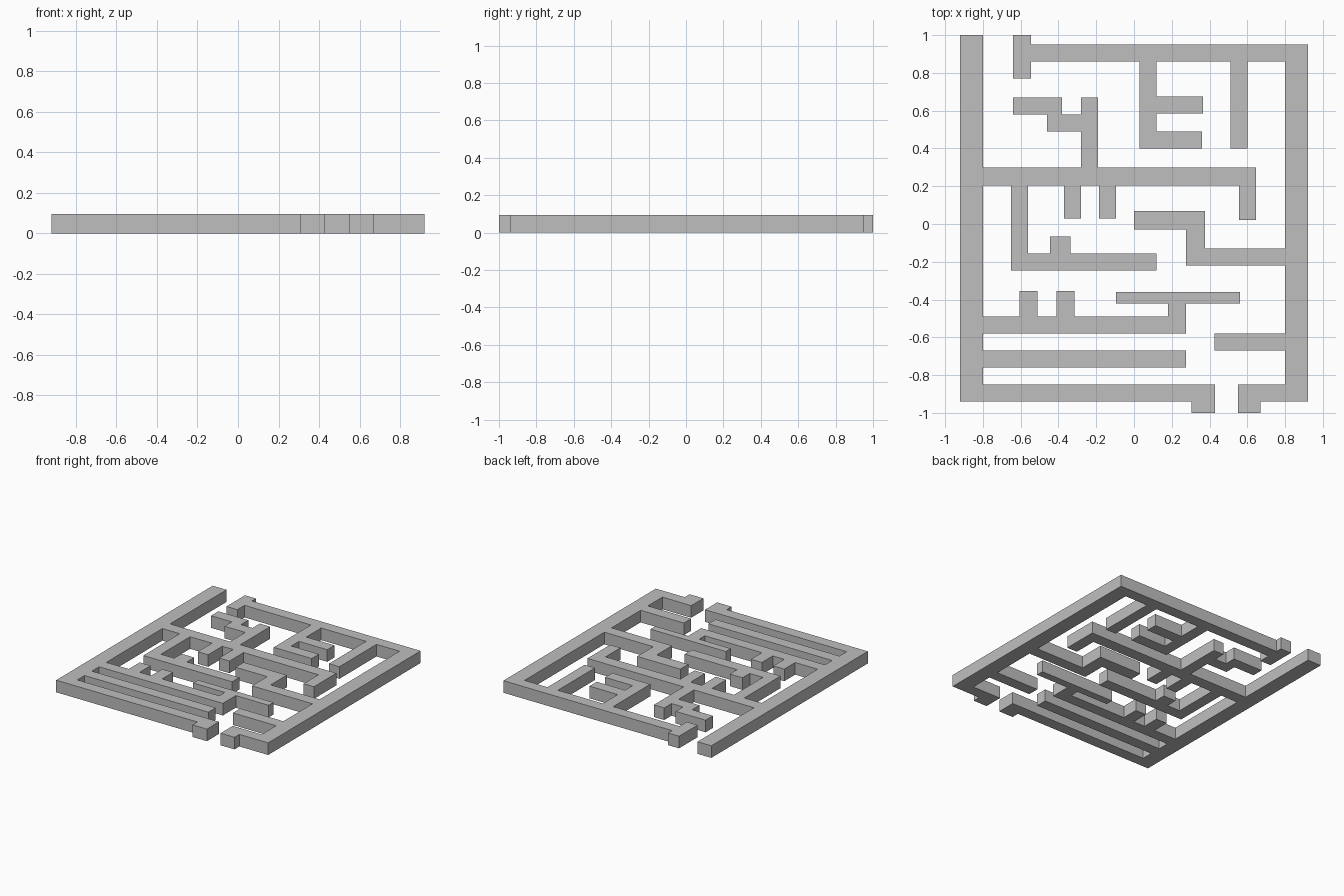
import bpy
import bmesh

HEIGHT = 0.095

cube = bpy.data.objects.get("Cube")
if cube:
    bpy.data.objects.remove(cube, do_unlink=True)

grey = bpy.data.materials.new("light_grey")
grey.use_nodes = True
shade = (0.52, 0.52, 0.52, 1)
grey.diffuse_color = shade
grey.node_tree.nodes["Principled BSDF"].inputs["Base Color"].default_value = shade


def build_walls(name, walls):
    """Merge rectangles (x0, x1, y0, y1) into one clean outline and raise it."""
    rects = list(walls.values())
    xs = sorted({x for r in rects for x in r[:2]})
    ys = sorted({y for r in rects for y in r[2:]})
    bm = bmesh.new()
    grid = {}

    def corner(i, j):
        if (i, j) not in grid:
            grid[i, j] = bm.verts.new((xs[i], ys[j], 0))
        return grid[i, j]

    # Fill each cell of the plan that any wall covers
    for i in range(len(xs) - 1):
        for j in range(len(ys) - 1):
            mx = (xs[i] + xs[i + 1]) / 2
            my = (ys[j] + ys[j + 1]) / 2
            if any(a < mx < b and c < my < d for a, b, c, d in rects):
                bm.faces.new([corner(i, j), corner(i + 1, j),
                              corner(i + 1, j + 1), corner(i, j + 1)])

    # Raise the plan into a closed solid
    raised = bmesh.ops.extrude_face_region(bm, geom=bm.faces[:], use_keep_orig=True)
    tops = [g for g in raised["geom"] if isinstance(g, bmesh.types.BMVert)]
    bmesh.ops.translate(bm, vec=(0, 0, HEIGHT), verts=tops)
    bmesh.ops.recalc_face_normals(bm, faces=bm.faces[:])
    bmesh.ops.dissolve_limit(bm, angle_limit=0.01, verts=bm.verts[:], edges=bm.edges[:])

    mesh = bpy.data.meshes.new(name)
    bm.to_mesh(mesh)
    bm.free()
    mesh.materials.append(grey)
    obj = bpy.data.objects.new(name, mesh)
    bpy.context.collection.objects.link(obj)
    return obj


# Walls joined to the outer wall on the -x side
build_walls("right_maze_walls", {
    "outer_side": (-0.92, -0.80, -0.94, 1.0),
    "outer_front": (-0.92, 0.43, -0.94, -0.85),
    "entrance_post": (0.305, 0.43, -1.0, -0.85),
    # front passages
    "first_long_bar": (-0.92, 0.275, -0.76, -0.67),
    "second_long_bar": (-0.92, 0.275, -0.58, -0.49),
    "tee_stem": (0.18, 0.275, -0.58, -0.36),
    "tee_bar": (-0.095, 0.56, -0.42, -0.36),
    "outer_nub": (-0.605, -0.51, -0.58, -0.355),
    "inner_nub": (-0.41, -0.315, -0.58, -0.355),
    # middle bar and what hangs from it
    "middle_bar": (-0.92, 0.645, 0.205, 0.30),
    "end_drop": (0.555, 0.645, 0.02, 0.30),
    "long_drop": (-0.65, -0.56, -0.245, 0.30),
    "hook_bar": (-0.65, 0.12, -0.245, -0.155),
    "hook_nub": (-0.445, -0.335, -0.245, -0.065),
    "short_drop": (-0.37, -0.28, 0.03, 0.30),
    "next_short_drop": (-0.185, -0.095, 0.03, 0.30),
    # stepped wall behind the middle bar
    "step_riser": (-0.28, -0.19, 0.205, 0.67),
    "step_low": (-0.46, -0.19, 0.49, 0.58),
    "step_high": (-0.64, -0.38, 0.58, 0.67),
})

# Walls joined to the outer wall on the +x side
build_walls("left_maze_walls", {
    "outer_side": (0.80, 0.92, -0.94, 0.95),
    "outer_back": (-0.64, 0.92, 0.86, 0.95),
    "exit_post": (-0.64, -0.545, 0.77, 1.0),
    "outer_front": (0.55, 0.92, -0.94, -0.85),
    "entrance_post": (0.55, 0.67, -1.0, -0.85),
    "front_bar": (0.425, 0.92, -0.67, -0.58),
    # zigzag in the centre
    "zigzag_low": (0.275, 0.92, -0.22, -0.13),
    "zigzag_riser": (0.275, 0.375, -0.22, 0.07),
    "zigzag_high": (0.0, 0.375, -0.03, 0.07),
    # comb and post hanging from the back wall
    "comb_spine": (0.03, 0.12, 0.40, 0.95),
    "comb_back_tooth": (0.03, 0.365, 0.585, 0.675),
    "comb_front_tooth": (0.03, 0.36, 0.40, 0.49),
    "back_drop": (0.51, 0.60, 0.40, 0.95),
})
